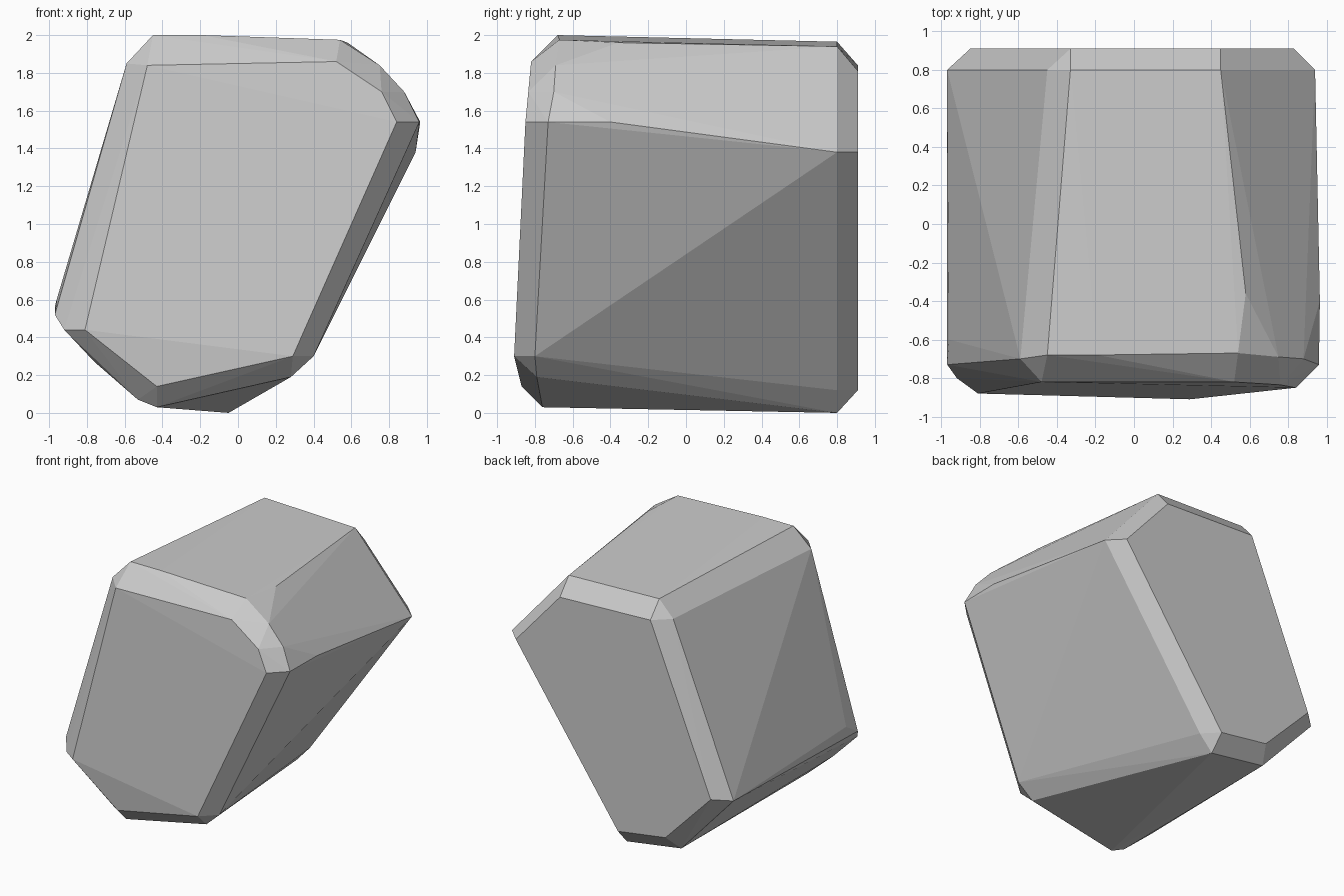
import bpy, bmesh, math

# Cross-section rings of the boulder, as (x, y, z) corner points
front_face = [(-0.81, -0.88, 0.44), (-0.43, -0.87, 0.14), (0.29, -0.91, 0.30),
              (0.84, -0.85, 1.54), (0.76, -0.835, 1.70), (0.52, -0.82, 1.86),
              (-0.48, -0.82, 1.84)]
front_bevel = [(-0.92, -0.80, 0.44), (-0.97, -0.73, 0.52), (-0.96, -0.60, 0.60),
               (-0.76, -0.73, 0.27), (-0.43, -0.76, 0.03), (-0.53, -0.74, 0.07),
               (0.28, -0.79, 0.19), (0.40, -0.80, 0.30), (0.96, -0.73, 1.54),
               (0.965, -0.40, 1.54), (0.88, -0.70, 1.70), (0.75, -0.69, 1.84),
               (0.54, -0.67, 1.975), (0.58, -0.36, 1.96), (-0.19, -0.68, 2.0),
               (-0.45, -0.68, 2.0), (-0.59, -0.70, 1.85)]
# Back rings lie in planes of constant y, as (x, z)
back_bevel = [(-0.97, 0.56), (-0.52, 0.07), (-0.05, 0.0), (0.06, 0.12),
              (0.94, 1.38), (0.45, 1.94), (-0.33, 1.965), (-0.45, 1.84)]
back_face = [(-0.85, 0.58), (-0.46, 0.18), (-0.05, 0.12),
             (0.83, 1.38), (0.45, 1.81), (-0.33, 1.84)]

points = front_face + front_bevel
points += [(x, 0.80, z) for x, z in back_bevel]
points += [(x, 0.91, z) for x, z in back_face]

# Wrap the rings in a faceted shell
bm = bmesh.new()
for p in points:
    bm.verts.new(p)
hull = bmesh.ops.convex_hull(bm, input=bm.verts[:])
loose = [v for v in bm.verts if not v.link_faces]
bmesh.ops.delete(bm, geom=loose, context='VERTS')
bmesh.ops.dissolve_limit(bm, angle_limit=math.radians(1.5),
                         verts=bm.verts[:], edges=bm.edges[:])
bmesh.ops.recalc_face_normals(bm, faces=bm.faces[:])

mesh = bpy.data.meshes.new("boulder")
bm.to_mesh(mesh)
bm.free()
boulder = bpy.data.objects.new("boulder", mesh)
bpy.context.collection.objects.link(boulder)
